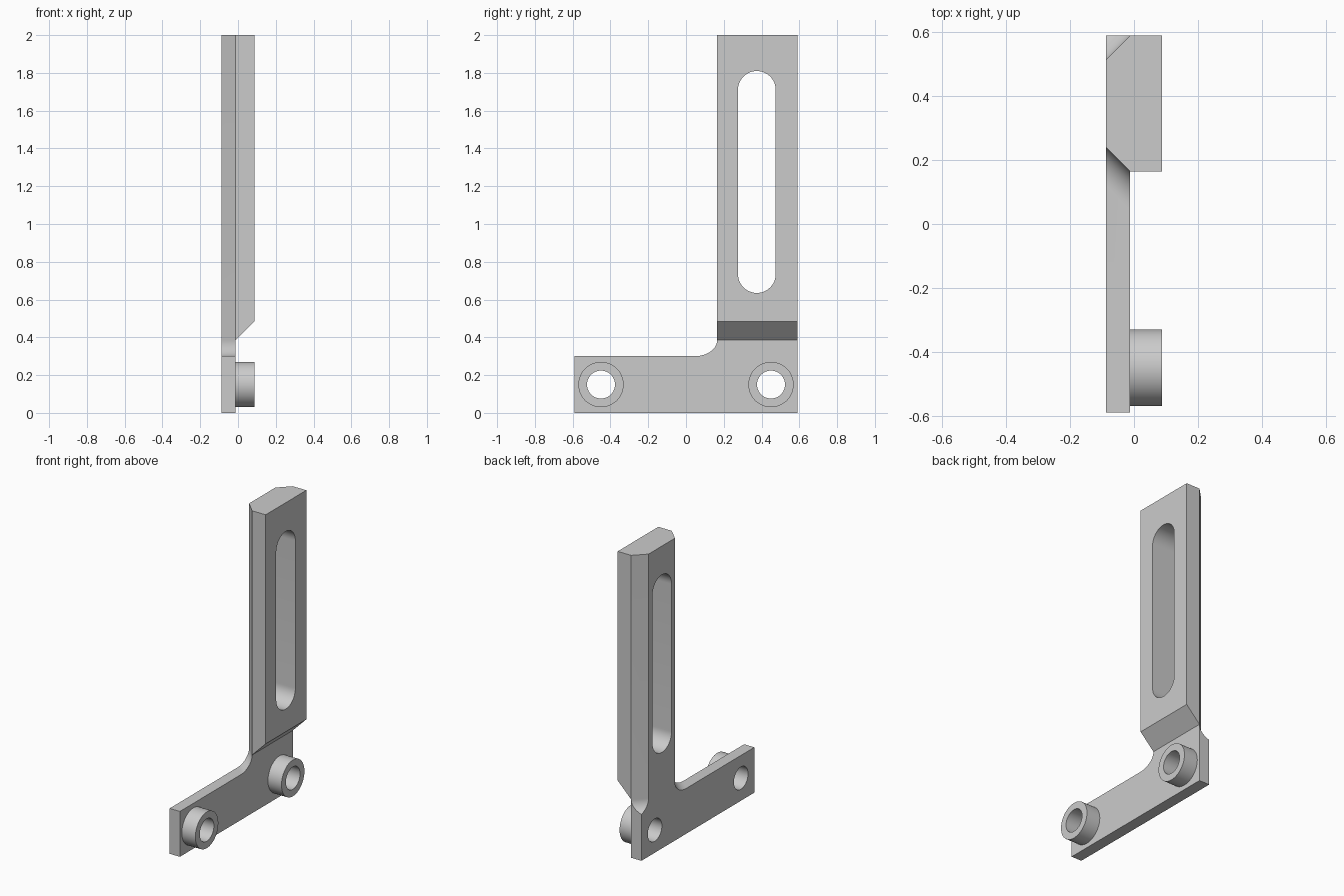
import bpy
import bmesh
from math import cos, sin, pi, sqrt
from mathutils import Vector

if "Cube" in bpy.data.objects:
    bpy.data.objects.remove(bpy.data.objects["Cube"], do_unlink=True)

BACK, FACE, FRONT = -0.087, -0.012, 0.087   # x of rear face, plate face, raised face
END, NEAR = 0.59, 0.165                     # y limits of the upright
CHAMFER = FACE - BACK
PLATE_TOP, FILLET = 0.3, 0.085

grey = bpy.data.materials.new("plain grey")
grey.use_nodes = True
colour = (0.6, 0.6, 0.6, 1)
grey.diffuse_color = colour
grey.node_tree.nodes["Principled BSDF"].inputs["Base Color"].default_value = colour


def prism(name, points, sweep):
    """Solid made by sweeping a planar outline along a vector."""
    bm = bmesh.new()
    face = bm.faces.new([bm.verts.new(p) for p in points])
    swept = bmesh.ops.extrude_face_region(bm, geom=[face])["geom"]
    verts = [g for g in swept if isinstance(g, bmesh.types.BMVert)]
    bmesh.ops.translate(bm, verts=verts, vec=sweep)
    bmesh.ops.recalc_face_normals(bm, faces=bm.faces)
    mesh = bpy.data.meshes.new(name)
    bm.to_mesh(mesh)
    bm.free()
    mesh.materials.append(grey)
    obj = bpy.data.objects.new(name, mesh)
    bpy.context.collection.objects.link(obj)
    return obj


def combine(target, tool, operation):
    """Apply a boolean and discard the tool."""
    tool.hide_render = True
    mod = target.modifiers.new(operation, "BOOLEAN")
    mod.operation, mod.solver, mod.object = operation, "EXACT", tool
    bpy.context.view_layer.objects.active = target
    bpy.ops.object.modifier_apply(modifier=mod.name)
    bpy.data.objects.remove(tool, do_unlink=True)


def slot_outline(x, y, low, high, radius, steps=24):
    """Rounded slot in the y-z plane; a circle when low equals high."""
    if low == high:
        return [(x, y + radius * cos(pi * i / steps), low + radius * sin(pi * i / steps))
                for i in range(2 * steps)]
    return [(x, y + radius * cos(a + pi * i / steps), z + radius * sin(a + pi * i / steps))
            for a, z in ((0, high), (pi, low)) for i in range(steps + 1)]


def corner_cutter(name, y, side):
    """Diagonal edge cut that runs out through a concave fillet."""
    outward = Vector((-1, side, 0)) / sqrt(2)
    along = Vector((1, side, 0)) / sqrt(2)
    start = Vector((FACE, y, 0)) - along * 2
    arc = [(FILLET * (1 - cos(t)), PLATE_TOP + FILLET * (1 - sin(t)))
           for t in (pi / 2 * i / 14 for i in range(15))]
    outline = [(0, 2.2)] + arc + [(2, PLATE_TOP), (2, 2.2)]
    return prism(name, [start + outward * u + Vector((0, 0, z)) for u, z in outline], along * 4)


# Thin plate: foot and rear of the upright, with both rear edges chamfered
bracket = prism("bracket", [(BACK, -END, 0), (BACK, END, 0), (BACK, END, 2), (BACK, -END, 2)],
                (CHAMFER, 0, 0))
combine(bracket, corner_cutter("near_cutter", NEAR, -1), "DIFFERENCE")
combine(bracket, corner_cutter("end_cutter", END, 1), "DIFFERENCE")

# Thick front of the upright with a sloped underside
column = prism("column", [(FACE, NEAR, 0.385), (FRONT, NEAR, 0.485), (FRONT, NEAR, 2),
                          (FACE, NEAR, 2)], (0, END - NEAR, 0))
combine(bracket, column, "UNION")

# Round bosses and their bores
for y in (-0.45, 0.45):
    boss = prism("boss", slot_outline(FACE, y, 0.15, 0.15, 0.12), (FRONT - FACE, 0, 0))
    combine(bracket, boss, "UNION")
    bore = prism("bore", slot_outline(-0.3, y, 0.15, 0.15, 0.074), (0.6, 0, 0))
    combine(bracket, bore, "DIFFERENCE")

# Long adjustment slot
slot = prism("slot", slot_outline(-0.3, 0.375, 0.735, 1.71, 0.1), (0.6, 0, 0))
combine(bracket, slot, "DIFFERENCE")

bpy.ops.object.select_all(action="DESELECT")
bracket.select_set(True)
bpy.context.view_layer.objects.active = bracket
bpy.ops.object.shade_smooth_by_angle(angle=pi / 6)
